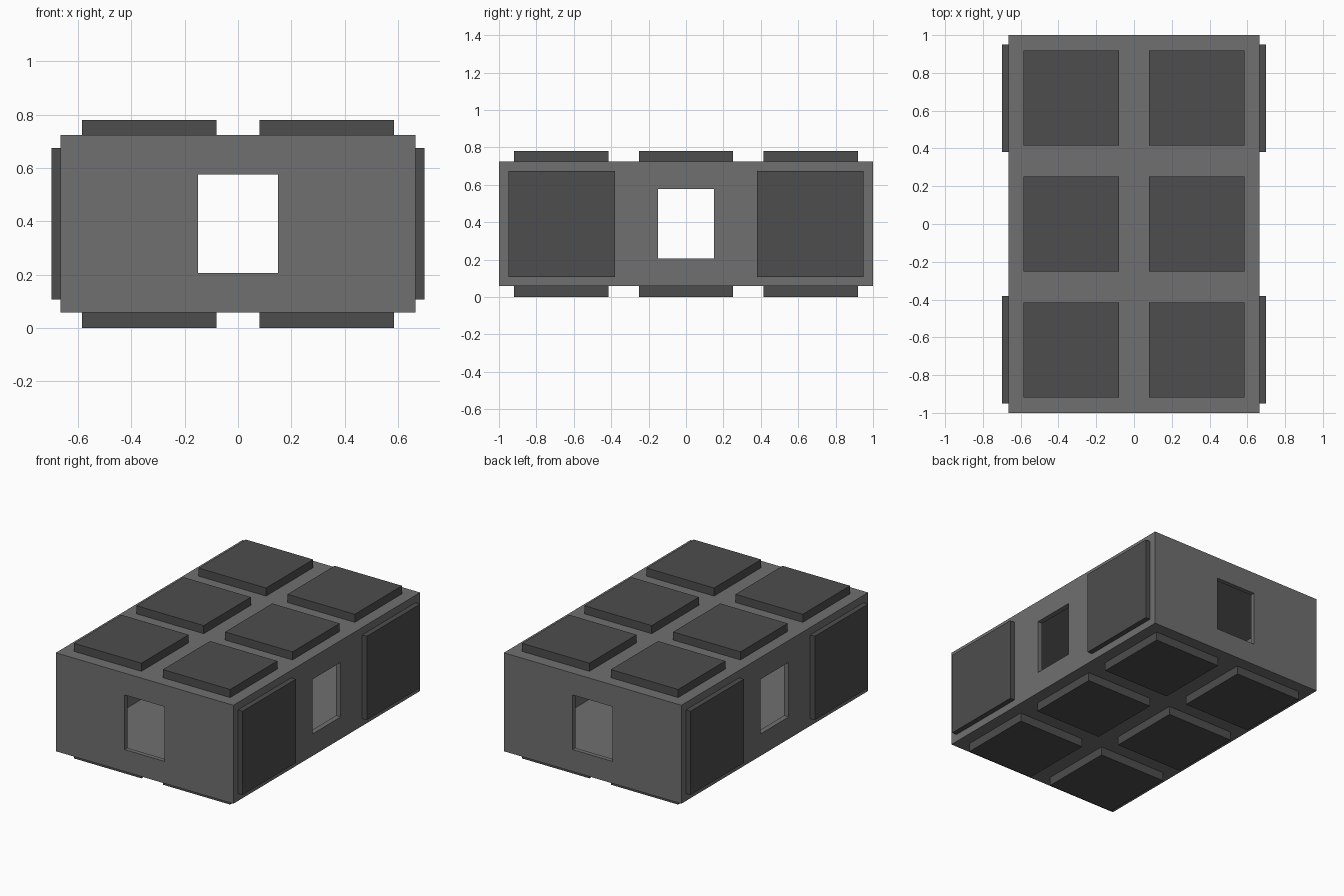
import bpy

if "Cube" in bpy.data.objects:
    bpy.data.objects.remove(bpy.data.objects["Cube"])


def material(name, value):
    m = bpy.data.materials.new(name)
    m.diffuse_color = (value, value, value, 1)
    m.use_nodes = True
    m.node_tree.nodes["Principled BSDF"].inputs["Base Color"].default_value = m.diffuse_color
    return m


def box(name, lo, hi, mat=None):
    """Axis-aligned box between two corners."""
    centre = [(a + b) / 2 for a, b in zip(lo, hi)]
    bpy.ops.mesh.primitive_cube_add(size=1, location=centre)
    ob = bpy.context.object
    ob.name = name
    ob.scale = [b - a for a, b in zip(lo, hi)]
    bpy.ops.object.transform_apply(location=False, rotation=False, scale=True)
    if mat:
        ob.data.materials.append(mat)
    return ob


def cut(target, cutter):
    """Subtract the cutter, then discard it."""
    mod = target.modifiers.new("cut", 'BOOLEAN')
    mod.operation = 'DIFFERENCE'
    mod.solver = 'EXACT'
    mod.object = cutter
    bpy.context.view_layer.objects.active = target
    bpy.ops.object.modifier_apply(modifier=mod.name)
    bpy.data.objects.remove(cutter, do_unlink=True)


shell_grey = material("shell_grey", 0.16)
panel_grey = material("panel_grey", 0.075)

X, Y, Z0, Z1 = 0.665, 1.0, 0.058, 0.725   # outer shell
WX, WY, WZ = 0.035, 0.03, 0.03            # wall thickness
EMBED = 0.005                             # panels sink slightly into the shell

# Hollow shell with an opening in each of the four walls
shell = box("hollow_shell", (-X, -Y, Z0), (X, Y, Z1), shell_grey)
cut(shell, box("cavity", (-X + WX, -Y + WY, Z0 + WZ), (X - WX, Y - WY, Z1 - WZ)))
cut(shell, box("end_openings", (-0.15, -1.2, 0.207), (0.15, 1.2, 0.577)))
cut(shell, box("side_openings", (-1.2, -0.15, 0.207), (1.2, 0.15, 0.577)))

# Roof and floor panels, two columns by three rows
H = 0.2525
for cx in (-0.3325, 0.3325):
    for cy in (-0.667, 0, 0.667):
        box("roof_panel", (cx - H, cy - H, Z1 - EMBED), (cx + H, cy + H, 0.78), panel_grey)
        box("floor_panel", (cx - H, cy - H, 0), (cx + H, cy + H, Z0 + EMBED), panel_grey)

# Side panels either side of the side openings
for sx in (-1, 1):
    for cy in (-0.665, 0.665):
        x0, x1 = sorted((sx * (X - EMBED), sx * 0.70))
        box("side_panel", (x0, cy - 0.285, 0.108), (x1, cy + 0.285, 0.675), panel_grey)
